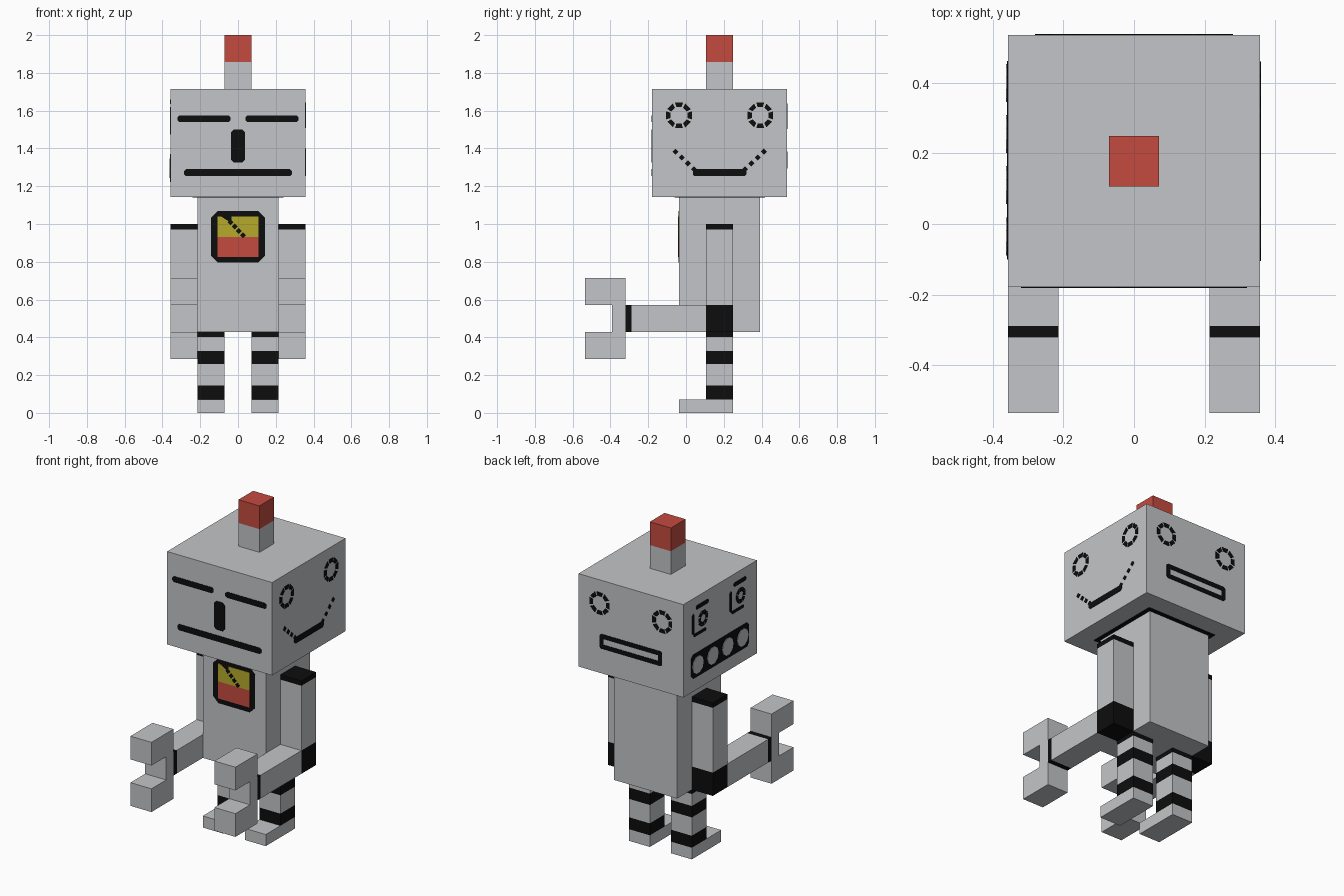
import bpy, bmesh, math
from mathutils import Vector

if "Cube" in bpy.data.objects:
    bpy.data.objects.remove(bpy.data.objects["Cube"])

U = 1 / 14          # one block unit
CY = 0.178          # depth centre of head, torso and legs
HX, HF, HB = 5 * U, CY - 5 * U, CY + 5 * U   # head half width, front, back


def material(name, rgb):
    m = bpy.data.materials.new(name)
    m.diffuse_color = (*rgb, 1)
    m.use_nodes = True
    m.node_tree.nodes["Principled BSDF"].inputs["Base Color"].default_value = m.diffuse_color
    return m


GREY = material("light grey", (0.55, 0.56, 0.58))
BLACK = material("black", (0.004, 0.004, 0.004))
RED = material("red", (0.55, 0.07, 0.05))
YELLOW = material("yellow", (0.46, 0.40, 0.025))


def finish(name, bm, mats, mirror=False):
    bmesh.ops.recalc_face_normals(bm, faces=bm.faces)
    mesh = bpy.data.meshes.new(name)
    bm.to_mesh(mesh)
    bm.free()
    for m in mats:
        mesh.materials.append(m)
    ob = bpy.data.objects.new(name, mesh)
    bpy.context.collection.objects.link(ob)
    if mirror:
        ob.modifiers.new("mirror", 'MIRROR')
    return ob


def box(name, x, y, z, mat=GREY, bands=(), band_mat=BLACK, axis=2, mirror=False):
    """Block between ranges; bands are (low, high) painted along one axis."""
    bm = bmesh.new()
    bmesh.ops.create_cube(bm, size=1)
    for v in bm.verts:
        v.co = [r[0] + (c + 0.5) * (r[1] - r[0]) for r, c in zip((x, y, z), v.co)]
    lo, hi = (x, y, z)[axis]
    normal = Vector([i == axis for i in range(3)])
    for cut in {c for b in bands for c in b if lo + 1e-4 < c < hi - 1e-4}:
        bmesh.ops.bisect_plane(bm, geom=bm.verts[:] + bm.edges[:] + bm.faces[:],
                               plane_co=normal * cut, plane_no=normal)
    for f in bm.faces:
        c = f.calc_center_median()[axis]
        f.material_index = int(any(a - 1e-4 <= c <= b + 1e-4 for a, b in bands))
    return finish(name, bm, (mat, band_mat), mirror)


# Where painted plates sit: (u, z, lift) to a point on the surface
FACES = {
    "front": lambda u, z, d: (u, HF - d, z),
    "back": lambda u, z, d: (u, HB + d, z),
    "right": lambda u, z, d: (HX + d, u, z),
    "left": lambda u, z, d: (-HX - d, u, z),
    "chest": lambda u, z, d: (u, CY - 3 * U - d, z),
}


def plates(name, face, polys, mat=BLACK, lift=0.003):
    bm = bmesh.new()
    place = FACES[face]
    for p in polys:
        top = [bm.verts.new(place(u, z, lift)) for u, z in p]
        base = [bm.verts.new(place(u, z, 0)) for u, z in p]
        bm.faces.new(top)
        bm.faces.new(base[::-1])
        for i in range(len(p)):
            j = (i + 1) % len(p)
            bm.faces.new((top[i], base[i], base[j], top[j]))
    return finish(name, bm, (mat,))


def bar(u0, u1, z0, z1, c=0.01):
    """Rectangle with clipped corners."""
    return [(u0 + c, z0), (u1 - c, z0), (u1, z0 + c), (u1, z1 - c),
            (u1 - c, z1), (u0 + c, z1), (u0, z1 - c), (u0, z0 + c)]


def frame(u0, u1, z0, z1, t):
    return [bar(u0, u1, z0, z0 + t), bar(u0, u1, z1 - t, z1),
            bar(u0, u0 + t, z0, z1), bar(u1 - t, u1, z0, z1)]


def ring(u, z, r0, r1, n=8, gap=0.09):
    """Broken ring made of n straight segments."""
    out = []
    for i in range(n):
        a = (i - 0.5) * 2 * math.pi / n + gap
        b = (i + 0.5) * 2 * math.pi / n - gap
        out.append([(u + r * math.cos(t), z + r * math.sin(t))
                    for r, t in ((r0, a), (r1, a), (r1, b), (r0, b))])
    return out


def disc(u, z, r, n=10):
    return [(u + r * math.cos(i * 2 * math.pi / n), z + r * math.sin(i * 2 * math.pi / n))
            for i in range(n)]


# Head, torso and antenna
box("head", (-HX, HX), (HF, HB), (16 * U, 24 * U))
box("torso", (-3 * U, 3 * U), (CY - 3 * U, CY + 3 * U), (6 * U, 16 * U))
box("antenna", (-U, U), (CY - U, CY + U), (24 * U, 2), bands=[(26 * U, 2)], band_mat=RED)
box("neck_line", (-0.24, 0.24), (CY - 0.24, CY + 0.24), (16 * U - 0.003, 16 * U), BLACK)

# Arms with pincer hands
ax = (3 * U, 5 * U)
ay = CY - U
wrist = -0.321
box("upper_arm", ax, (ay, CY + U), (6 * U, 14 * U), mirror=True,
    bands=[(6 * U, 8 * U), (0.97, 14 * U)])
box("forearm", ax, (wrist, ay), (6 * U, 8 * U), mirror=True,
    axis=1, bands=[(wrist, wrist + 0.032)])
box("palm", ax, (wrist - U, wrist), (6 * U, 8 * U), mirror=True)
for name, z in (("upper_pincer", 8 * U), ("lower_pincer", 4 * U)):
    box(name, ax, (wrist - 3 * U, wrist), (z, z + 2 * U), mirror=True)

# Striped legs and feet
box("leg", (U, 3 * U), (ay, CY + U), (U, 6 * U), mirror=True,
    bands=[(0.0715, 0.145), (0.258, 0.328), (0.402, 6 * U)])
box("foot", (U, 3 * U), (CY - 3 * U, CY + U), (0, U), mirror=True)

# Front face: closed eyes, nose, mouth
plates("front_eyes", "front", [bar(-0.32, -0.04, 1.54, 1.575), bar(0.04, 0.32, 1.54, 1.575)])
plates("front_nose", "front", [bar(-0.037, 0.037, 1.325, 1.50, 0.015)])
plates("front_mouth", "front", [bar(-0.285, 0.285, 1.253, 1.29)])

# Right face: round eyes and dotted smile
plates("right_eyes", "right", [p for s in (-1, 1) for p in ring(CY + s * 0.215, 1.575, 0.046, 0.071)])
smile = [bar(0.036, 0.32, 1.253, 1.29)]
for s in (-1, 1):
    for i in range(4):
        u, z = CY + s * (0.135 + 0.033 * i), 1.29 + 0.031 * i
        smile.append(disc(u, z, 0.016, 4))
plates("right_smile", "right", smile)

# Back face: round eyes and slot mouth
plates("back_eyes", "back", [p for s in (-1, 1) for p in ring(s * 0.213, 1.57, 0.046, 0.071)])
plates("back_mouth", "back", frame(-0.213, 0.213, 1.295, 1.385, 0.027))

# Left face: worried eyes and gritted teeth
worried = []
for u in (0.365, 0.0):
    worried += [bar(u - 0.075, u + 0.05, 1.635, 1.66), bar(u + 0.065, u + 0.085, 1.49, 1.62),
                bar(u - 0.05, u + 0.07, 1.475, 1.493, 0.006)]
    worried += ring(u - 0.02, 1.56, 0.024, 0.048)
plates("left_eyes", "left", worried)
plates("left_mouth", "left", [bar(-0.1, 0.462, 1.222, 1.37, 0.02)])
plates("left_teeth", "left", [disc(0.4 - 0.145 * i, 1.295, 0.054) for i in range(4)], GREY, 0.006)

# Chest gauge: black surround, red and yellow panel, needle
plates("gauge_surround", "chest", [bar(-0.142, 0.142, 0.795, 1.07, 0.035)])
plates("gauge_red", "chest", [bar(-0.108, 0.108, 0.825, 0.93, 0.0)], RED, 0.005)
plates("gauge_yellow", "chest", [bar(-0.108, 0.108, 0.93, 1.04, 0.0)], YELLOW, 0.005)
plates("gauge_needle", "chest", [[(-0.09, 1.04), (-0.035, 1.005), (-0.035, 1.04)]]
       + [disc(-0.04 + 0.022 * i, 1.01 - 0.023 * i, 0.016, 4) for i in range(4)], BLACK, 0.007)
